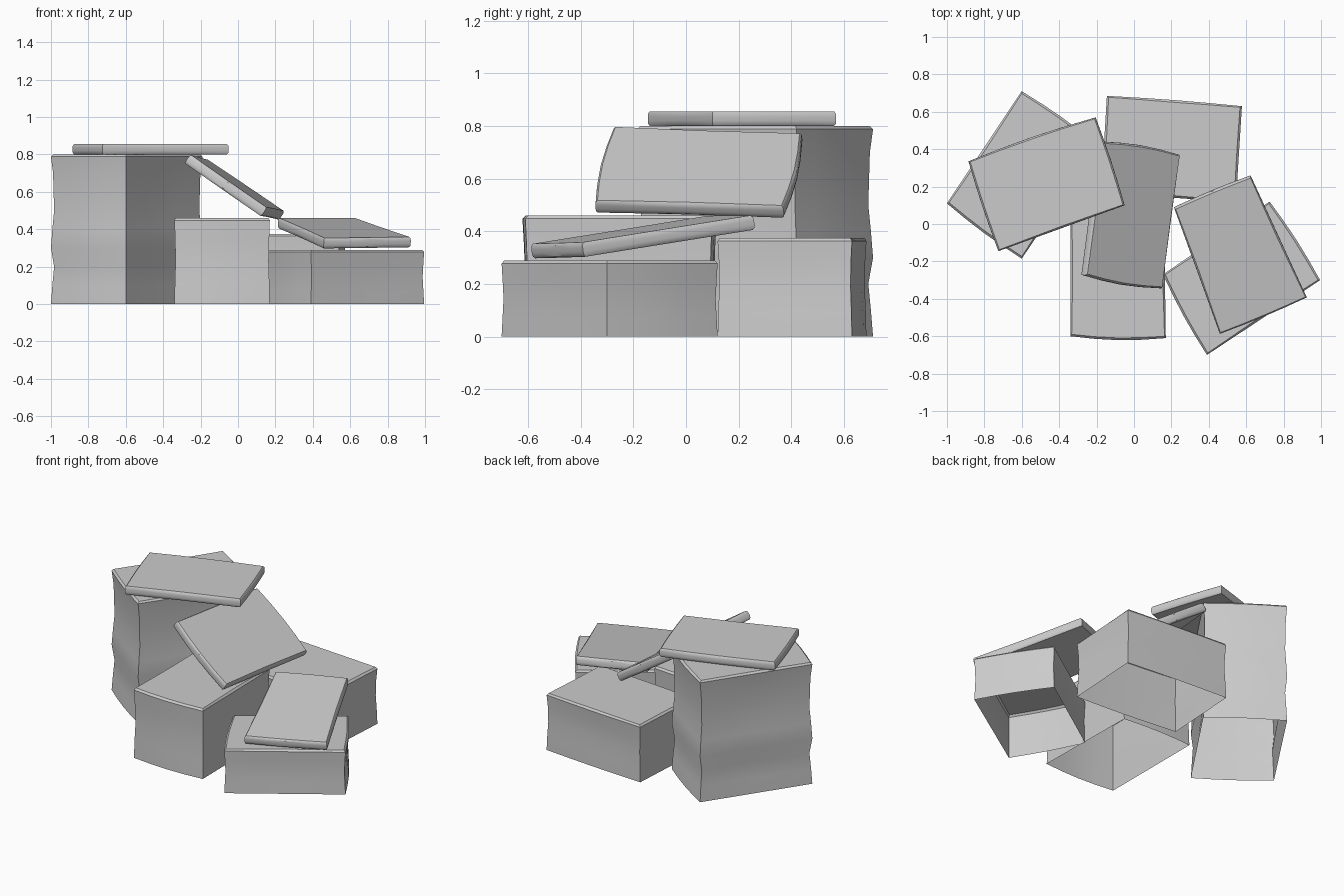
import bpy, bmesh, math
from mathutils import Vector

cube = bpy.data.objects.get("Cube")
if cube:
    bpy.data.objects.remove(cube, do_unlink=True)

grey = bpy.data.materials.new("stone_grey")
grey.use_nodes = True
colour = (0.6, 0.6, 0.6, 1)
grey.diffuse_color = colour
grey.node_tree.nodes["Principled BSDF"].inputs["Base Color"].default_value = colour

STEPS = 4  # segments along each side


def outline(corners, bulges):
    """Closed four-sided outline whose sides bow outward by the given amounts."""
    centre = sum(corners, Vector()) / 4
    points = []
    for i, a in enumerate(corners):
        b = corners[(i + 1) % 4]
        out = ((a + b) / 2 - centre).normalized()
        for s in range(STEPS):
            t = s / STEPS
            points.append(a.lerp(b, t) + out * bulges[i] * math.sin(math.pi * t))
    return points, centre


def block(name, corners, levels, bulges, closed):
    """Loft the top outline down through (depth, inset) levels."""
    corners = [Vector(c) for c in corners]
    points, centre = outline(corners, bulges)
    normal = (corners[2] - corners[0]).cross(corners[3] - corners[1]).normalized()
    if normal.z < 0:
        normal.negate()
    bm = bmesh.new()
    rings = []
    for depth, inset in levels:
        rings.append([bm.verts.new(p - (p - centre).normalized() * inset - normal * depth)
                      for p in points])
    for upper, lower in zip(rings, rings[1:]):
        for i in range(len(upper)):
            j = (i + 1) % len(upper)
            bm.faces.new((upper[i], upper[j], lower[j], lower[i]))
    bm.faces.new(rings[0])
    if closed:
        bm.faces.new(rings[-1])
    bmesh.ops.recalc_face_normals(bm, faces=bm.faces)
    top = max(bm.faces, key=lambda f: f.calc_center_median().z)
    if top.normal.z < 0:
        bmesh.ops.reverse_faces(bm, faces=bm.faces)
    mesh = bpy.data.meshes.new(name)
    bm.to_mesh(mesh)
    bm.free()
    mesh.materials.append(grey)
    obj = bpy.data.objects.new(name, mesh)
    bpy.context.collection.objects.link(obj)
    bpy.ops.object.select_all(action="DESELECT")
    obj.select_set(True)
    bpy.context.view_layer.objects.active = obj
    bpy.ops.object.shade_smooth_by_angle(angle=math.radians(35))
    return obj


def pillar(name, corners, height, waves, bulges):
    """Upright block with an open base and gently rippled walls."""
    levels = [(0, 0.012), (0.012, 0)]
    levels += [(height * (k + 1) / len(waves), w) for k, w in enumerate(waves)]
    block(name, [(x, y, height) for x, y in corners], levels, bulges, False)


def slab(name, corners, bulges):
    """Thin cap stone with rounded edges."""
    levels = [(0, 0.01), (0.008, 0.002), (0.02, 0), (0.036, 0), (0.048, 0.002), (0.056, 0.01)]
    block(name, corners, levels, bulges, True)


# Standing blocks, from tallest to lowest
pillar("tall_block", [(-0.6, 0.71), (-1, 0.11), (-0.6, -0.185), (-0.19, 0.42)], 0.8,
       [0.012, 0.015, 0.018, 0.008, 0, 0.018, 0.008, 0], [0, 0.01, 0, 0.01])
pillar("front_block", [(-0.34, -0.6), (0.17, -0.61), (0.16, 0.1), (-0.34, 0.11)], 0.46,
       [0.006, 0.01, 0.004, 0], [0.016, 0, 0.012, 0])
pillar("back_block", [(-0.145, 0.685), (-0.175, 0.18), (0.545, 0.12), (0.577, 0.63)], 0.375,
       [0.008, 0.01, 0.004, 0], [0, 0.008, 0, 0.005])
pillar("low_block", [(0.39, -0.7), (0.995, -0.3), (0.725, 0.12), (0.155, -0.27)], 0.29,
       [0.004, 0.008, 0.004, 0], [0, 0.01, 0, 0.01])

# Cap stones: one level, two fallen askew
slab("top_slab", [(-0.885, 0.335, 0.856), (-0.725, -0.145, 0.856),
                  (-0.05, 0.1, 0.856), (-0.205, 0.57, 0.856)], [0.006, 0, 0.006, 0.012])
slab("leaning_slab", [(-0.165, 0.44, 0.775), (-0.255, -0.275, 0.8),
                      (0.155, -0.345, 0.515), (0.25, 0.37, 0.495)], [0, 0.016, 0, 0.016])
slab("low_slab", [(0.46, -0.59, 0.352), (0.925, -0.395, 0.358),
                  (0.625, 0.255, 0.462), (0.215, 0.085, 0.46)], [0.006, 0, 0.006, 0])
